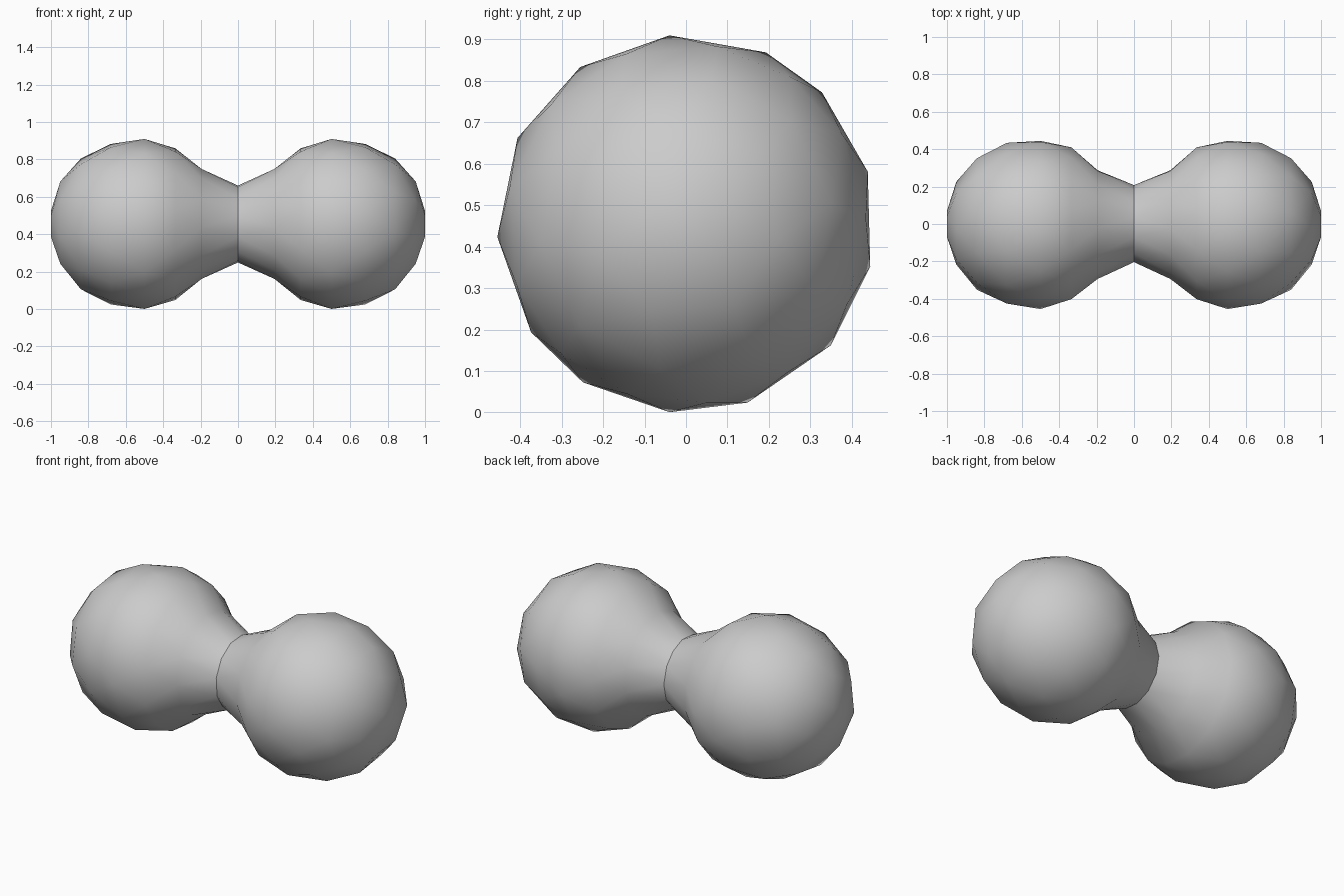
import bpy, bmesh
from math import cos, sin, radians, pi

cube = bpy.data.objects.get("Cube")
if cube:
    bpy.data.objects.remove(cube)

AXIS_Z = 0.455

# Slightly uneven spacing around the long axis, and the same shifted half a step
even = [95, 124, 153, 184, 215, 237, 265, 289, 320, 347, 376, 404, 425]
half = [(a + b) / 2 for a, b in zip(even, even[1:] + [even[0] + 360])]


def regular(count, start):
    return [start + 360 * i / count for i in range(count)]


def ring(bm, x, radius, angles):
    return [bm.verts.new((x, radius * cos(radians(a)), AXIS_Z + radius * sin(radians(a))))
            for a in angles]


bm = bmesh.new()

# Neck and inner shoulder: staggered rings joined by triangle strips
neck = [ring(bm, 0.0, 0.208, half), ring(bm, 0.195, 0.295, even),
        ring(bm, 0.335, 0.41, half), ring(bm, 0.5, 0.456, even)]
n = len(even)
for k in range(3):
    a, b = neck[k], neck[k + 1]
    for i in range(n):
        j = (i + 1) % n
        if k % 2 == 0:
            bm.faces.new((a[i], b[i], b[j]))
            bm.faces.new((a[i], b[j], a[j]))
        else:
            bm.faces.new((a[i], b[i], a[j]))
            bm.faces.new((b[i], b[j], a[j]))

# Rounded end: shrinking rings wrapped in a convex shell, open on the neck side
cap = list(neck[3])
cap += ring(bm, 0.68, 0.434, half)
cap += ring(bm, 0.84, 0.355, regular(10, 80))
cap += ring(bm, 0.95, 0.228, regular(7, 95))
cap += ring(bm, 1.0, 0.08, regular(4, 60))
bmesh.ops.convex_hull(bm, input=cap)
inner = [f for f in bm.faces if all(abs(v.co.x - 0.5) < 1e-4 for v in f.verts)]
bmesh.ops.delete(bm, geom=inner, context='FACES')
bmesh.ops.recalc_face_normals(bm, faces=bm.faces)

mesh = bpy.data.meshes.new("double_ball_body")
bm.to_mesh(mesh)
bm.free()
body = bpy.data.objects.new("double_ball_body", mesh)
bpy.context.collection.objects.link(body)

# Plain grey surface
grey = bpy.data.materials.new("plain_grey")
grey.use_nodes = True
colour = (0.6, 0.6, 0.6, 1)
grey.diffuse_color = colour
grey.node_tree.nodes["Principled BSDF"].inputs["Base Color"].default_value = colour
mesh.materials.append(grey)

# Mirror across the waist, then smooth with crisp steep edges
mirror = body.modifiers.new("mirror_halves", 'MIRROR')
mirror.use_clip = True
bpy.context.view_layer.objects.active = body
body.select_set(True)
bpy.ops.object.modifier_apply(modifier=mirror.name)
bpy.ops.object.shade_smooth_by_angle(angle=pi / 6)
